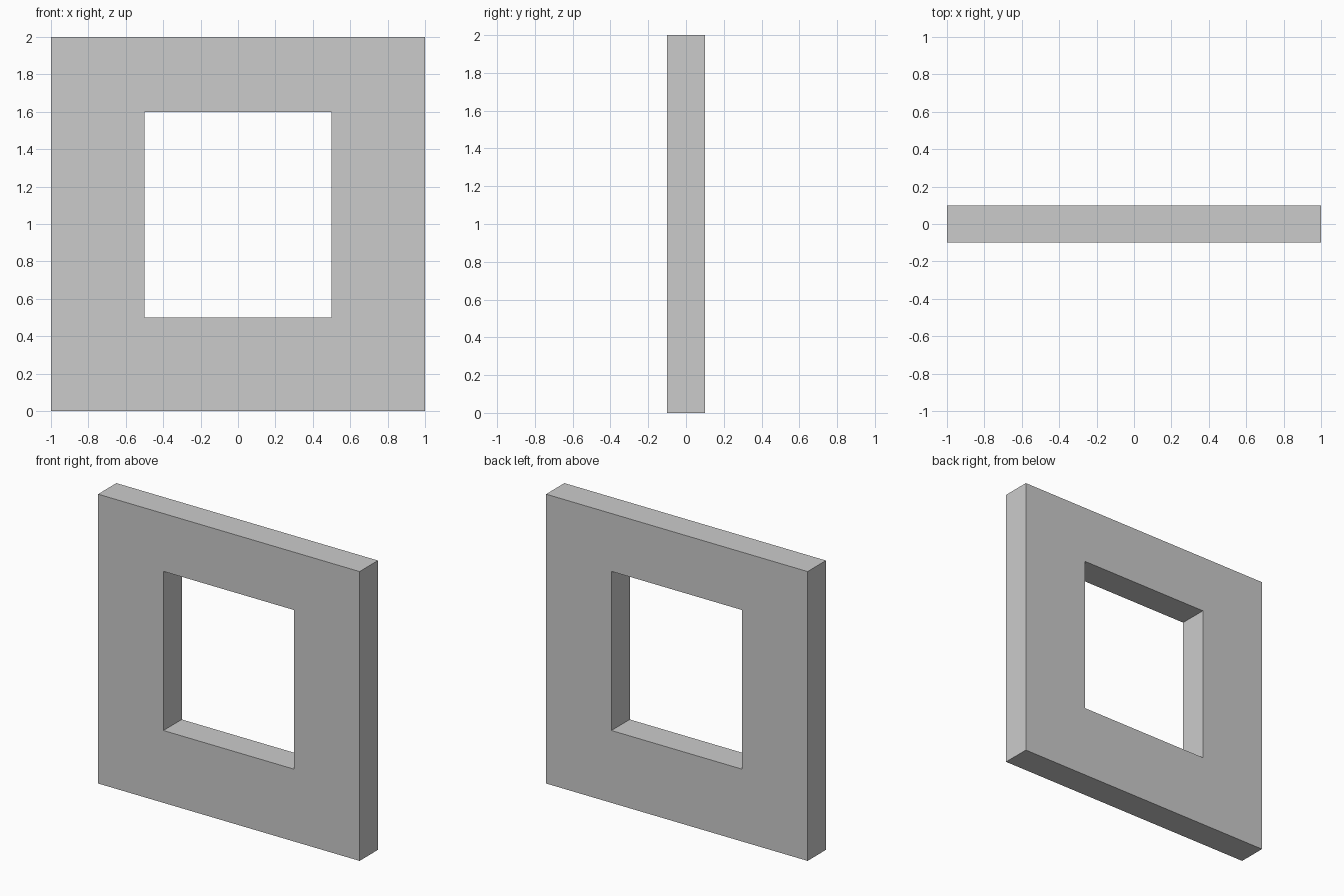
import bpy
import bmesh

if "Cube" in bpy.data.objects:
    bpy.data.objects.remove(bpy.data.objects["Cube"])

DEPTH = 0.2


def rectangle(bm, x, z0, z1, y):
    """Four corner vertices of a rectangle centred on x = 0."""
    return [bm.verts.new(p) for p in ((-x, y, z0), (x, y, z0), (x, y, z1), (-x, y, z1))]


# Wall panel with a window opening: a flat frame of four quads, pushed back
bm = bmesh.new()
outer = rectangle(bm, 1.0, 0.0, 2.0, -DEPTH / 2)
opening = rectangle(bm, 0.5, 0.5, 1.6, -DEPTH / 2)
for i in range(4):
    j = (i + 1) % 4
    bm.faces.new((outer[i], outer[j], opening[j], opening[i]))

# Give the wall its thickness, keeping the front faces
front = bm.faces[:]
result = bmesh.ops.extrude_face_region(bm, geom=front, use_keep_orig=True)
back = [v for v in result["geom"] if isinstance(v, bmesh.types.BMVert)]
bmesh.ops.translate(bm, verts=back, vec=(0, DEPTH, 0))
bmesh.ops.recalc_face_normals(bm, faces=bm.faces[:])

mesh = bpy.data.meshes.new("window_wall")
bm.to_mesh(mesh)
bm.free()
wall = bpy.data.objects.new("window_wall", mesh)
bpy.context.collection.objects.link(wall)
